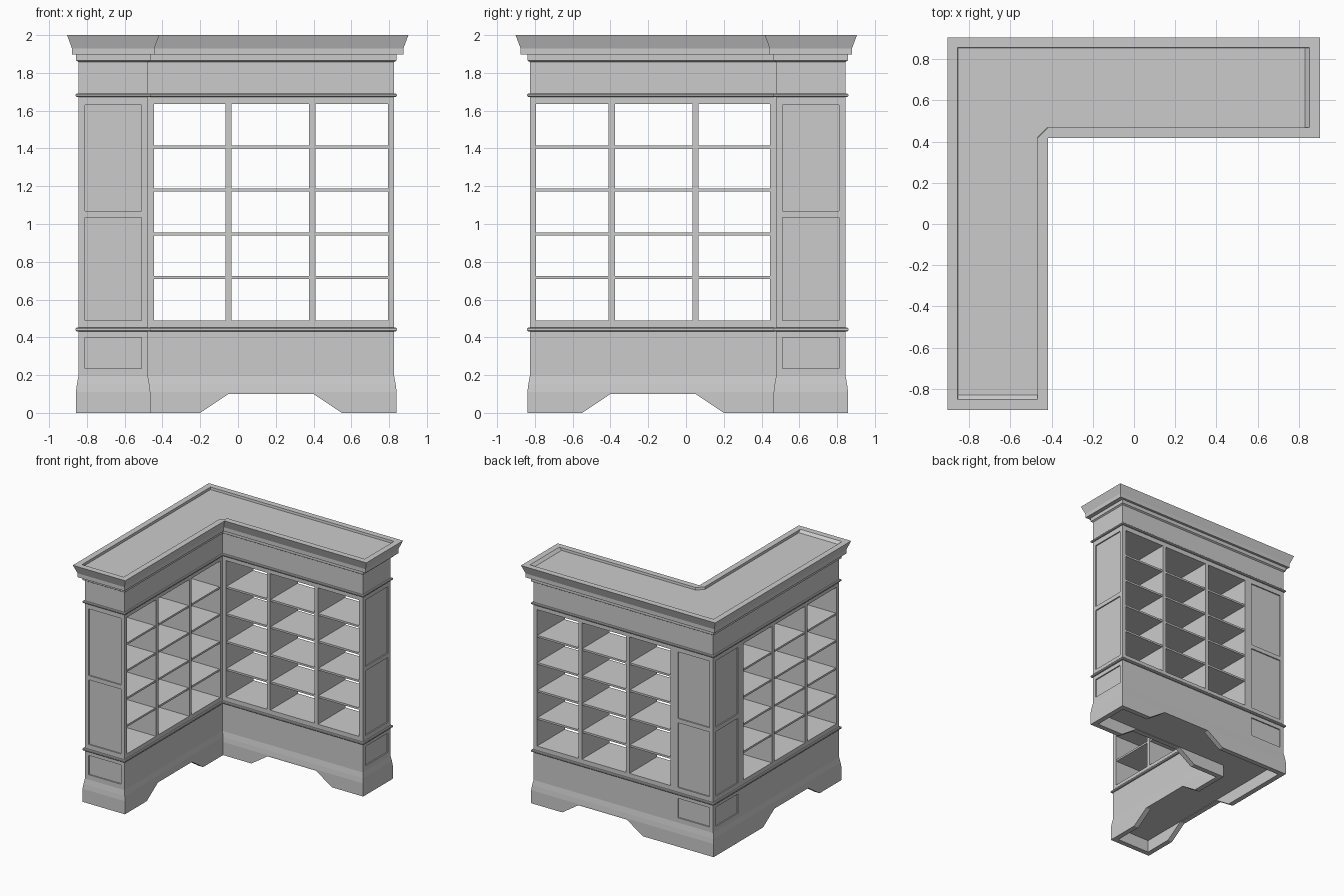
import bpy, bmesh

if "Cube" in bpy.data.objects:
    bpy.data.objects.remove(bpy.data.objects["Cube"])

OUT, INN, END = 0.845, 0.477, 0.827   # L footprint: outer faces, inner faces, arm ends


def finish(name, bm):
    bmesh.ops.remove_doubles(bm, verts=bm.verts, dist=1e-5)
    bmesh.ops.recalc_face_normals(bm, faces=bm.faces)
    me = bpy.data.meshes.new(name)
    bm.to_mesh(me)
    bm.free()
    ob = bpy.data.objects.new(name, me)
    bpy.context.collection.objects.link(ob)
    return ob


def loft(bm, rings):
    vs = [[bm.verts.new(p) for p in r] for r in rings]
    n = len(vs[0])
    for a, b in zip(vs, vs[1:]):
        for i in range(n):
            j = (i + 1) % n
            quad = [a[i], a[j], b[j], b[i]]
            if len({tuple(round(c, 5) for c in v.co) for v in quad}) > 2:
                bm.faces.new(quad)
    bm.faces.new(vs[0])
    bm.faces.new(vs[-1])


def ell(o, z, e=0.0, c=0.0):
    """L outline offset by o; e extends the arm ends, c cuts the inside corner."""
    a, i, E = OUT + o, INN - o, END + o + e
    pts = [(-a, a), (E, a), (E, i), (-i + c, i), (-i, i - c), (-i, -E), (-a, -E)]
    if c == 0:
        pts.pop(4)
    return [(x, y, z) for x, y in pts]


def swap(p):
    return (-p[1], -p[0], p[2])


def box(bm, x, y, z):
    loft(bm, [[(x[0], y[0], h), (x[1], y[0], h), (x[1], y[1], h), (x[0], y[1], h)] for h in z])


def both_arms(name, build):
    """Build a part for the back arm and its mirror for the left arm."""
    for arm in ("back", "left"):
        bm = bmesh.new()
        build(bm)
        if arm == "left":
            for v in bm.verts:
                v.co = swap(v.co)
        yield finish(f"{name}_{arm}", bm)


def cut(ob, cutters):
    for c in cutters:
        m = ob.modifiers.new("cut", "BOOLEAN")
        m.operation, m.solver, m.object = "DIFFERENCE", "EXACT", c
        bpy.context.view_layer.objects.active = ob
        bpy.ops.object.modifier_apply(modifier=m.name)


# Hollow plinth with flared foot, dado and waist moulding
bm = bmesh.new()
loft(bm, [ell(o, z) for o, z in [
    (-0.03, 0.104), (-0.03, 0), (0.013, 0), (0.013, 0.11), (0.008, 0.15), (0, 0.195),
    (0, 0.432), (0.01, 0.432), (0.014, 0.437), (0.014, 0.446), (0.01, 0.451),
    (0, 0.451), (0, 0.488)]])
base = finish("base", bm)

# Frieze with its lower bead and stepped upper moulding
bm = bmesh.new()
loft(bm, [ell(o, z) for o, z in [
    (0, 1.635), (0, 1.673), (0.01, 1.673), (0.014, 1.678), (0.014, 1.686), (0.01, 1.69),
    (0, 1.69), (0, 1.858), (0.013, 1.866), (0.013, 1.897)]])
finish("frieze", bm)

# Flared crown with a sunken top
bm = bmesh.new()
outer = [ell(o, z, 0.015) for o, z in [(0.034, 1.897), (0.034, 1.93), (0.06, 2.0)]]
for r in outer:
    r.insert(4, r[3])
sunk = [ell(0.01, 2.0, 0.015, 0.05), ell(0.008, 1.98, -0.006, 0.05)]
vs = [[bm.verts.new(p) for p in r] for r in outer + sunk]
for a, b in zip(vs, vs[1:]):
    for i in range(7):
        j = (i + 1) % 7
        quad = [a[i], a[j], b[j], b[i]]
        if i == 3 and a in vs[:2]:
            continue
        if i == 3 and a is vs[2]:
            quad = [a[i], b[j], b[i]]
        bm.faces.new(quad)
bm.faces.new(vs[0][:4] + vs[0][5:])
bm.faces.new(vs[-1])
finish("crown", bm)

# Corner post block
bm = bmesh.new()
box(bm, (-OUT, -INN), (INN, OUT), (0.488, 1.635))
corner = finish("corner_block", bm)

# End uprights
ends = list(both_arms("end_upright", lambda b: box(b, (0.794, END), (INN, OUT), (0.488, 1.635))))


# Dividers and shelves
def dividers(b):
    for x in [(-INN, -0.446), (-0.066, -0.034), (0.377, 0.409)]:
        box(b, x, (INN, OUT), (0.488, 1.635))


def shelves(b):
    for z in (0.717, 0.948, 1.18, 1.408):
        for x in [(-0.446, -0.066), (-0.034, 0.377), (0.409, 0.794)]:
            box(b, x, (INN + 0.006, OUT - 0.006), (z - 0.008, z + 0.008))


list(both_arms("dividers", dividers))
list(both_arms("shelves", shelves))


# Cutters: sunk panels and foot arches
def panels(b):
    for z in [(0.236, 0.398), (0.488 + 0.002, 1.034), (1.07, 1.63)]:
        box(b, (END - 0.01, 0.9), (0.51, 0.81), z)
        box(b, (-0.81, -0.515), (OUT - 0.01, 0.92), z)


def arch(b):
    loft(b, [[(-0.35, y, -0.1), (-0.2, y, 0), (-0.05, y, 0.1), (0.4, y, 0.1),
              (0.55, y, 0), (0.7, y, -0.1)] for y in (0.4, 0.95)])


panel_cut = list(both_arms("panel_cutter", panels))
arch_cut = list(both_arms("arch_cutter", arch))
cut(base, panel_cut + arch_cut)
for ob in ends + [corner]:
    cut(ob, panel_cut)
for c in panel_cut + arch_cut:
    bpy.data.objects.remove(c)
